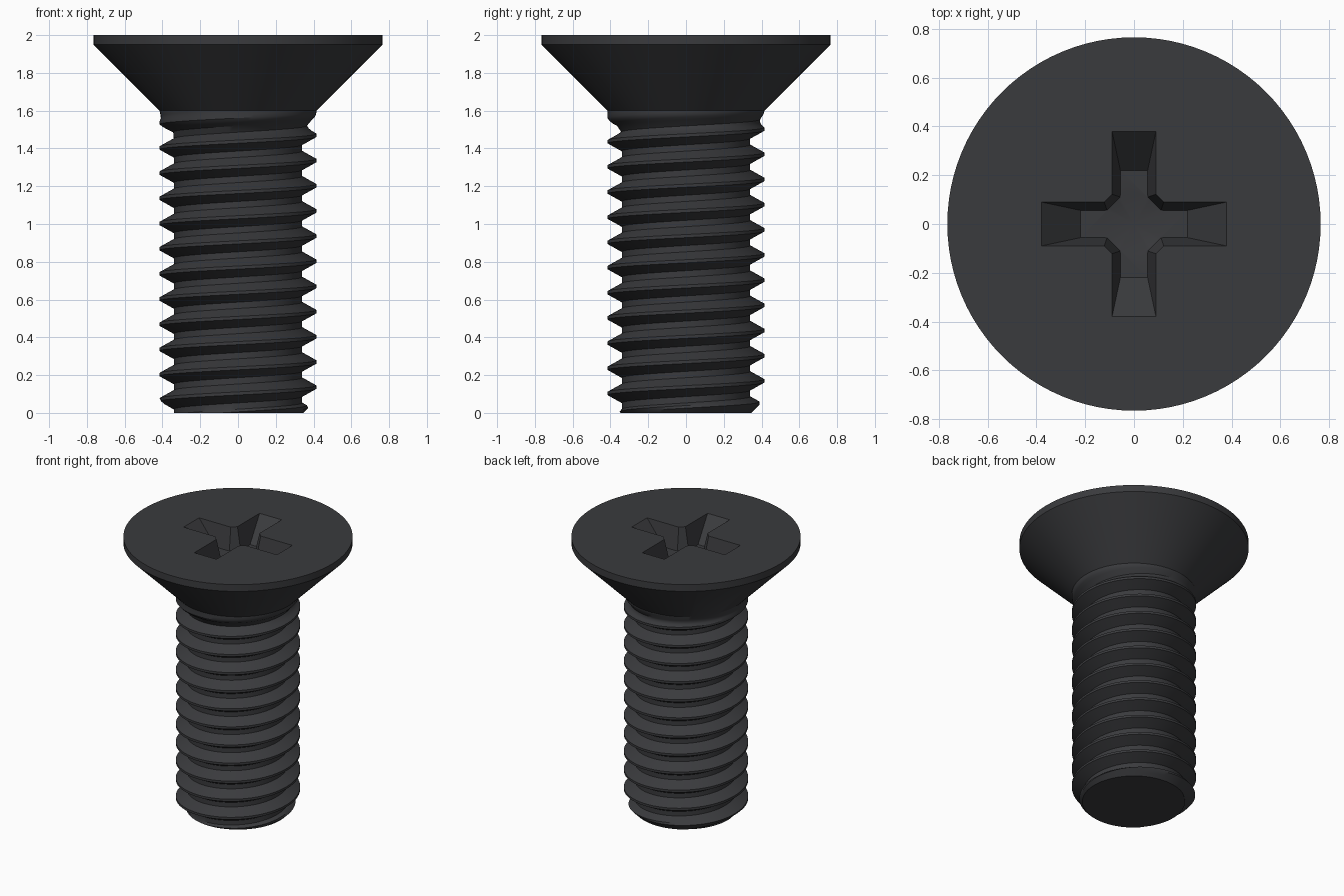
import bpy, bmesh, math

if "Cube" in bpy.data.objects:
    bpy.data.objects.remove(bpy.data.objects["Cube"])

N = 96                       # columns around the screw
PITCH, Z0 = 0.1333, 0.003    # thread pitch and crest height at angle 0
MAJOR, MINOR = 0.415, 0.34
NECK, RIM, TOP = 1.6, 1.95, 2.0
HEAD_R = 0.765


def shaft_radius(c, z):
    # trapezoid thread, faded out under the head, chamfered at the tip
    f = ((z - Z0) / PITCH - c / N) % 1.0
    f = min(f, 1 - f)                                  # distance from crest
    t = min(max((f - 1 / 16) / (3 / 8 - 1 / 16), 0), 1)
    r = MAJOR - (MAJOR - MINOR) * t
    s = min(max((z - 1.47) / (NECK - 1.47), 0), 1)
    r += (MAJOR - r) * s * s * (3 - 2 * s)
    return min(r, 0.345 + z)


def finish(bm, name):
    bmesh.ops.recalc_face_normals(bm, faces=bm.faces)
    mesh = bpy.data.meshes.new(name)
    bm.to_mesh(mesh)
    bm.free()
    ob = bpy.data.objects.new(name, mesh)
    bpy.context.collection.objects.link(ob)
    return ob


# threaded shaft: rows follow the helix and are clamped to its two ends
bm = bmesh.new()
cache = {}


def vert(c, z, r=None):
    z = round(min(max(z, 0), TOP), 5)
    key = (c, z)
    if key not in cache:
        if r is None:
            r = shaft_radius(c, z)
        a = math.tau * c / N
        cache[key] = bm.verts.new((r * math.cos(a), r * math.sin(a), z))
    return cache[key]


PHASES = [1 / 16, 1 / 6, 0.27, 3 / 8, 5 / 8, 0.73, 5 / 6, 15 / 16]
P = len(PHASES)


def thread_vert(c, j):
    if c == N:
        c, j = 0, j + P
    z = Z0 + PITCH * (j // P - 2 + PHASES[j % P] + c / N)
    return vert(c, min(z, NECK))


for c in range(N):
    for j in range(16 * P):
        quad = [thread_vert(c, j), thread_vert(c + 1, j),
                thread_vert(c + 1, j + 1), thread_vert(c, j + 1)]
        quad = list(dict.fromkeys(quad))
        if len(quad) > 2:
            bm.faces.new(quad)

# countersunk head, rim and end caps
rings = [[vert(c, z, r) for c in range(N)]
         for z, r in ((NECK, MAJOR), (RIM, HEAD_R), (TOP, HEAD_R))]
for lo, hi in zip(rings, rings[1:]):
    for c in range(N):
        d = (c + 1) % N
        bm.faces.new((lo[c], lo[d], hi[d], hi[c]))
bm.faces.new(rings[-1])
bm.faces.new([vert(c, 0) for c in range(N)])
screw = finish(bm, "countersunk_screw")

# cross recess cutter: tapered cross with chamfered inner corners
DEPTH = 0.16
bm = bmesh.new()
loops = []
for t in (-0.25, 1.0):
    tip, half, inner = 0.38 - 0.16 * t, 0.09 - 0.034 * t, 0.122 - 0.012 * t
    loop = []
    for k in range(4):
        ca, sa = [(1, 0), (0, 1), (-1, 0), (0, -1)][k]
        for x, y in ((inner, -half), (tip, -half), (tip, half), (inner, half)):
            loop.append(bm.verts.new((x * ca - y * sa, x * sa + y * ca, TOP - DEPTH * t)))
    loops.append(loop)
    bm.faces.new(loop)
for i in range(16):
    k = (i + 1) % 16
    bm.faces.new((loops[0][i], loops[0][k], loops[1][k], loops[1][i]))
cross = finish(bm, "cross_cutter")

# shallow cone at the recess centre
bm = bmesh.new()
bmesh.ops.create_cone(bm, cap_ends=True, segments=32, radius1=0, radius2=0.135, depth=0.035)
bmesh.ops.remove_doubles(bm, verts=bm.verts, dist=1e-5)
bmesh.ops.translate(bm, verts=bm.verts, vec=(0, 0, TOP - DEPTH + 0.003 - 0.0175))
cone = finish(bm, "cone_cutter")

bpy.context.view_layer.objects.active = screw
screw.select_set(True)
for cutter in (cross, cone):
    mod = screw.modifiers.new("recess", 'BOOLEAN')
    mod.operation, mod.solver, mod.object = 'DIFFERENCE', 'EXACT', cutter
    bpy.ops.object.modifier_apply(modifier=mod.name)
    bpy.data.objects.remove(cutter)

bpy.ops.object.shade_smooth_by_angle(angle=math.radians(30))

# dark finish
mat = bpy.data.materials.new("black_oxide")
mat.diffuse_color = (0.042, 0.043, 0.047, 1)
mat.use_nodes = True
mat.node_tree.nodes["Principled BSDF"].inputs["Base Color"].default_value = mat.diffuse_color
screw.data.materials.clear()
screw.data.materials.append(mat)
